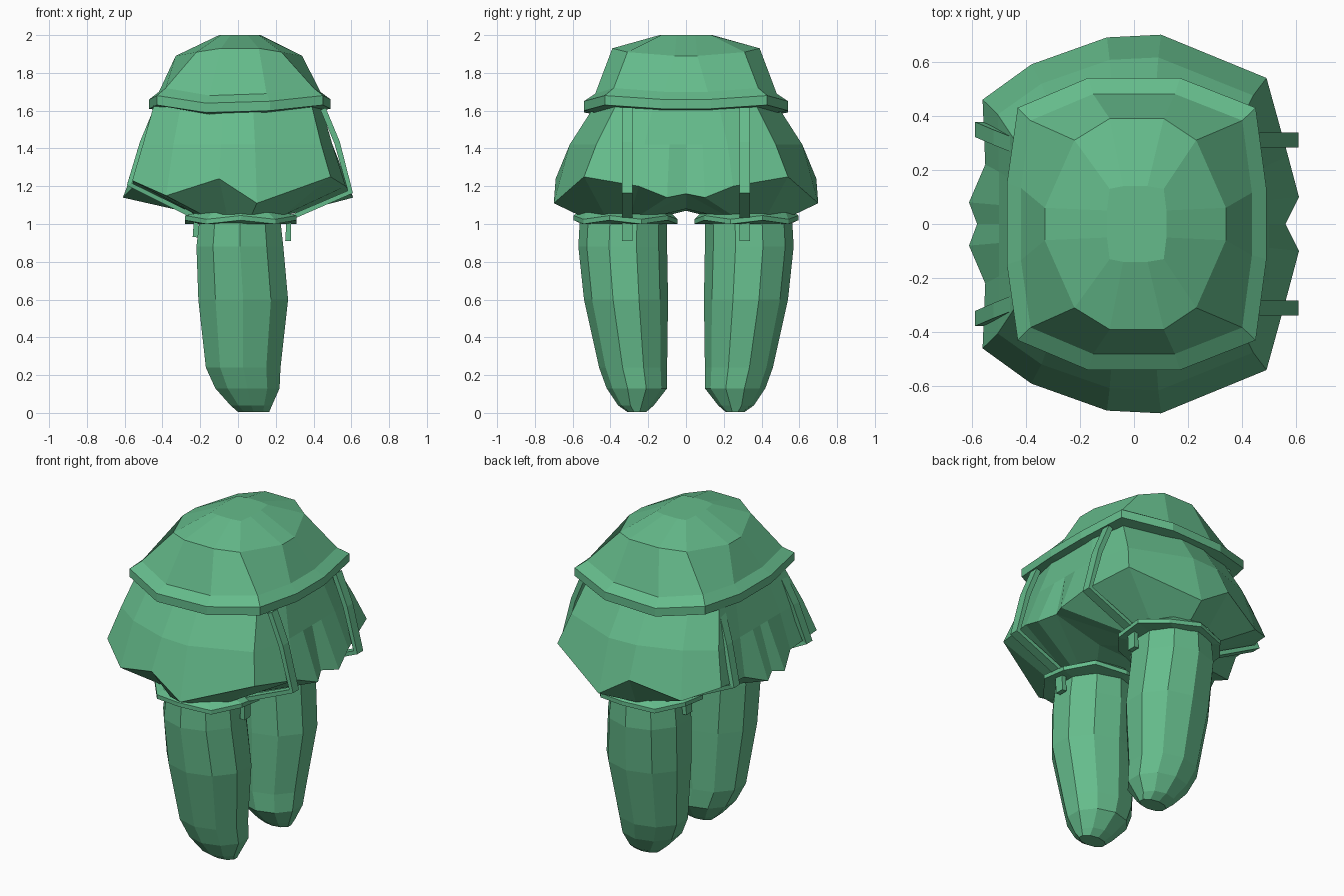
import bpy, bmesh, math

if "Cube" in bpy.data.objects:
    bpy.data.objects.remove(bpy.data.objects["Cube"])

green = bpy.data.materials.new("green_cloth")
green.diffuse_color = (0.13, 0.50, 0.26, 1)
green.use_nodes = True
green.node_tree.nodes["Principled BSDF"].inputs["Base Color"].default_value = green.diffuse_color


def finish(name, bm, mirror=False, thickness=0):
    bmesh.ops.recalc_face_normals(bm, faces=bm.faces)
    me = bpy.data.meshes.new(name)
    bm.to_mesh(me)
    bm.free()
    me.materials.append(green)
    ob = bpy.data.objects.new(name, me)
    bpy.context.collection.objects.link(ob)
    if thickness:
        s = ob.modifiers.new("Thickness", 'SOLIDIFY')
        s.thickness, s.offset = thickness, 0
    if mirror:
        m = ob.modifiers.new("Mirror", 'MIRROR')
        m.use_axis = (False, True, False)
        m.merge_threshold = 0.002
    return ob


def bridge(bm, a, b, closed=True):
    n = len(a)
    for i in range(n if closed else n - 1):
        j = (i + 1) % n
        bm.faces.new((a[i], a[j], b[j], b[i]))


def loft(bm, rings, cap_first=False, cap_last=False):
    loops = [[bm.verts.new(p) for p in r] for r in rings]
    for a, b in zip(loops, loops[1:]):
        bridge(bm, a, b)
    if cap_first:
        bm.faces.new(loops[0])
    if cap_last:
        bm.faces.new(loops[-1])


def both_sides(half):
    return half + [(x, -y, z) for x, y, z in reversed(half)]


def oval(x0, x1, y0, y1, z, n=10, wave=0):
    pts = []
    for i in range(n):
        a = math.tau * (i + 0.5) / n
        pts.append(((x0 + x1) / 2 + (x1 - x0) / 2 * math.cos(a) / math.cos(math.pi / n),
                    (y0 + y1) / 2 + (y1 - y0) / 2 * math.sin(a),
                    z + wave * (-1) ** i))
    return pts


# Tunic: domed top flaring into a thick hem
top = [(.12, .05, 2), (.11, .13, 2), (.05, .14, 2), (-.04, .14, 2), (-.09, .13, 2), (-.1, .05, 2)]
brow = [(.34, .06, 1.89), (.23, .31, 1.91), (.11, .39, 1.93),
        (-.09, .39, 1.93), (-.22, .31, 1.91), (-.33, .06, 1.89)]
hem = [(.49, .13, 1.61), (.45, .43, 1.63), (.17, .54, 1.60),
       (-.17, .54, 1.59), (-.43, .43, 1.63), (-.47, .15, 1.61)]


def hem_ring(scale, dz):
    return both_sides([(x * scale, y * scale, z + dz) for x, y, z in hem])


bm = bmesh.new()
loft(bm, [both_sides(top), both_sides(brow), hem_ring(.89, .09), hem_ring(1, .05),
          hem_ring(1, 0), hem_ring(.88, -.01), hem_ring(.82, .05)], cap_first=True)
finish("tunic", bm)

# Puffed shorts: half outline of the pleated rim, tucked in to a leg opening
rim = [(.56, 0, 1.16), (.61, .10, 1.14), (.57, .25, 1.20), (.49, .54, 1.25),
       (.10, .70, 1.11), (-.10, .69, 1.24), (-.38, .59, 1.15), (-.56, .46, 1.23),
       (-.55, .22, 1.20), (-.61, .08, 1.14), (-.58, 0, 1.16)]
crotch = [(-.25, 0, 1.08), (0, 0, 1.07), (.25, 0, 1.08)]


def shorts_ring(bm, sx, sy, z, flat):
    # pleats fade out towards the waist
    return [bm.verts.new((math.copysign(flat, x) if y < .3 else x * sx, y * sy, z))
            for x, y, _ in rim]


bm = bmesh.new()
waist_v = shorts_ring(bm, .78, .66, 1.66, .43)
mid_v = shorts_ring(bm, .90, .88, 1.42, .50)
rim_v = [bm.verts.new(p) for p in rim]
bridge(bm, waist_v, mid_v, closed=False)
bridge(bm, mid_v, rim_v, closed=False)
opening = []
for x, y, z in rim + crotch:
    a = math.atan2(y - .33, x - .02)
    opening.append(bm.verts.new((.02 + .25 * math.cos(a), .33 + .25 * math.sin(a), 1.05)))
bridge(bm, rim_v + [bm.verts.new(p) for p in crotch], opening)
finish("puffed_shorts", bm, mirror=True)

# Stockinged legs with rounded toes
legs = [(-.20, .22, .10, .56, 1.06), (-.22, .24, .10, .57, .88), (-.21, .265, .095, .54, .60),
        (-.17, .225, .10, .46, .24), (-.12, .22, .10, .42, .13), (-.04, .18, .17, .36, .04),
        (0, .165, .21, .31, .005)]
bm = bmesh.new()
loft(bm, [oval(*s) for s in legs], cap_first=True, cap_last=True)
finish("stocking_legs", bm, mirror=True)

# Flared stocking cuffs
bm = bmesh.new()
loft(bm, [oval(-.22, .25, .08, .575, 1.06), oval(-.28, .31, .045, .595, 1.035, wave=.01),
          oval(-.28, .31, .045, .595, 1.01, wave=.01), oval(-.20, .22, .11, .55, 1.0)])
finish("stocking_cuffs", bm, mirror=True)

# Garter straps running over the shorts and under the rim to the cuffs
straps = {
    "right_garter_straps": [(.45, .31, 1.61), (.525, .31, 1.43), (.595, .31, 1.17),
                            (.27, .31, 1.03), (.265, .31, .91)],
    "left_garter_straps": [(-.43, .29, 1.61), (-.505, .32, 1.43), (-.575, .35, 1.21),
                           (-.22, .31, 1.035), (-.225, .31, .93)],
}
for name, path in straps.items():
    bm = bmesh.new()
    near = [bm.verts.new((x, y - .028, z)) for x, y, z in path]
    far = [bm.verts.new((x, y + .028, z)) for x, y, z in path]
    bridge(bm, near, far, closed=False)
    finish(name, bm, mirror=True, thickness=.03)
